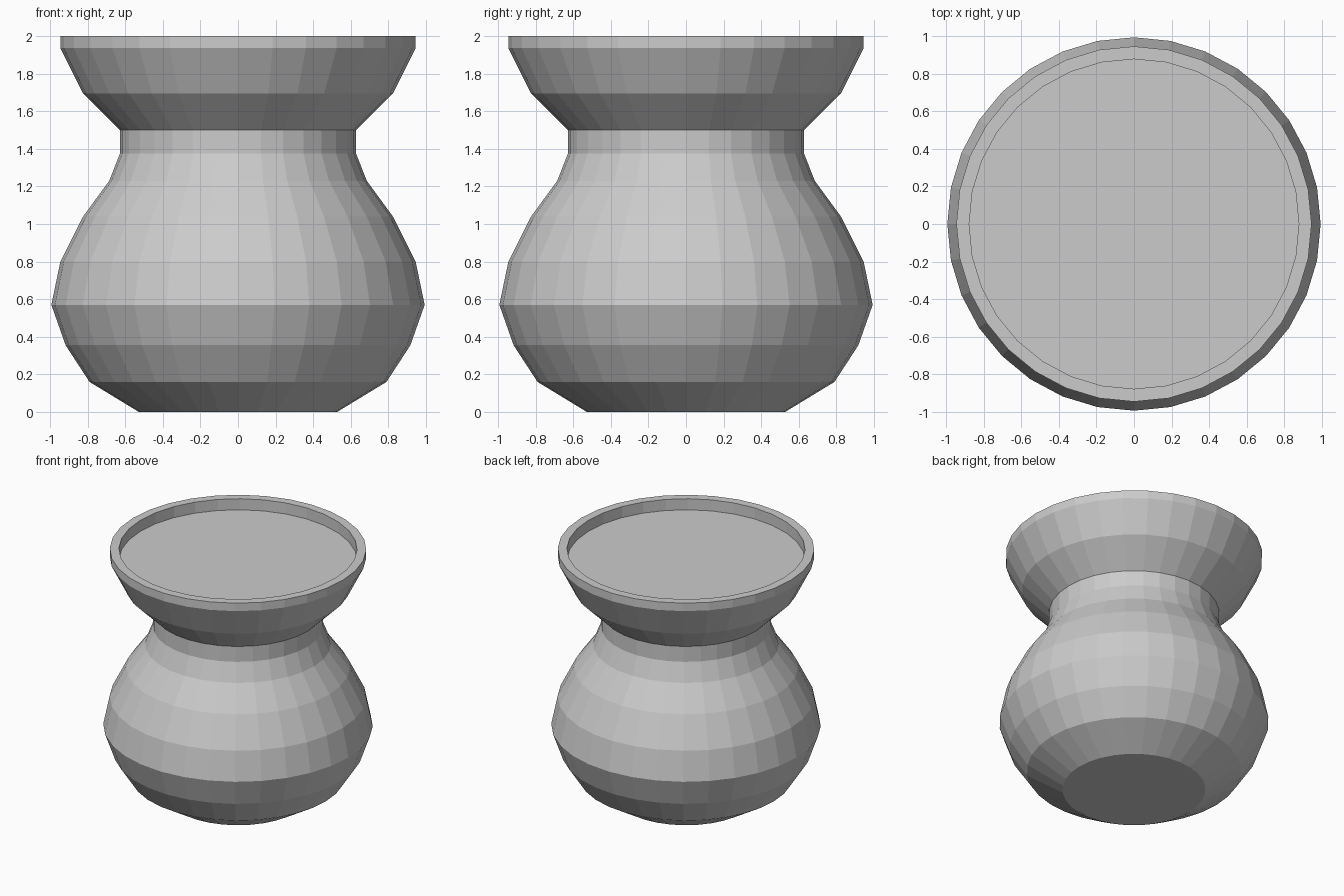
import bpy, bmesh
from math import cos, sin, tau

if "Cube" in bpy.data.objects:
    bpy.data.objects.remove(bpy.data.objects["Cube"])

SIDES = 32

clay = bpy.data.materials.new("plain_grey")
clay.use_nodes = True
grey = (0.6, 0.6, 0.6, 1)
clay.diffuse_color = grey
clay.node_tree.nodes["Principled BSDF"].inputs["Base Color"].default_value = grey


def lathe(name, profile):
    """Turn a (radius, height) profile, listed bottom to top, with flat capped ends."""
    bm = bmesh.new()
    rings = [[bm.verts.new((r * cos(tau * i / SIDES), r * sin(tau * i / SIDES), z))
              for i in range(SIDES)] for r, z in profile]
    for low, high in zip(rings, rings[1:]):
        for i in range(SIDES):
            j = (i + 1) % SIDES
            bm.faces.new((low[i], low[j], high[j], high[i]))
    bm.faces.new(rings[0][::-1])
    bm.faces.new(rings[-1])
    mesh = bpy.data.meshes.new(name)
    bm.to_mesh(mesh)
    bm.free()
    mesh.materials.append(clay)
    obj = bpy.data.objects.new(name, mesh)
    bpy.context.collection.objects.link(obj)
    return obj


# Round body, narrow neck, flared bowl, then rim and recessed floor
lathe("vase", [
    (0.527, 0), (0.79, 0.16), (0.917, 0.355), (0.993, 0.57), (0.945, 0.8),
    (0.824, 1.04), (0.685, 1.23), (0.628, 1.375), (0.628, 1.5),
    (0.825, 1.695), (0.945, 1.935), (0.945, 2), (0.877, 2), (0.877, 1.91),
])
